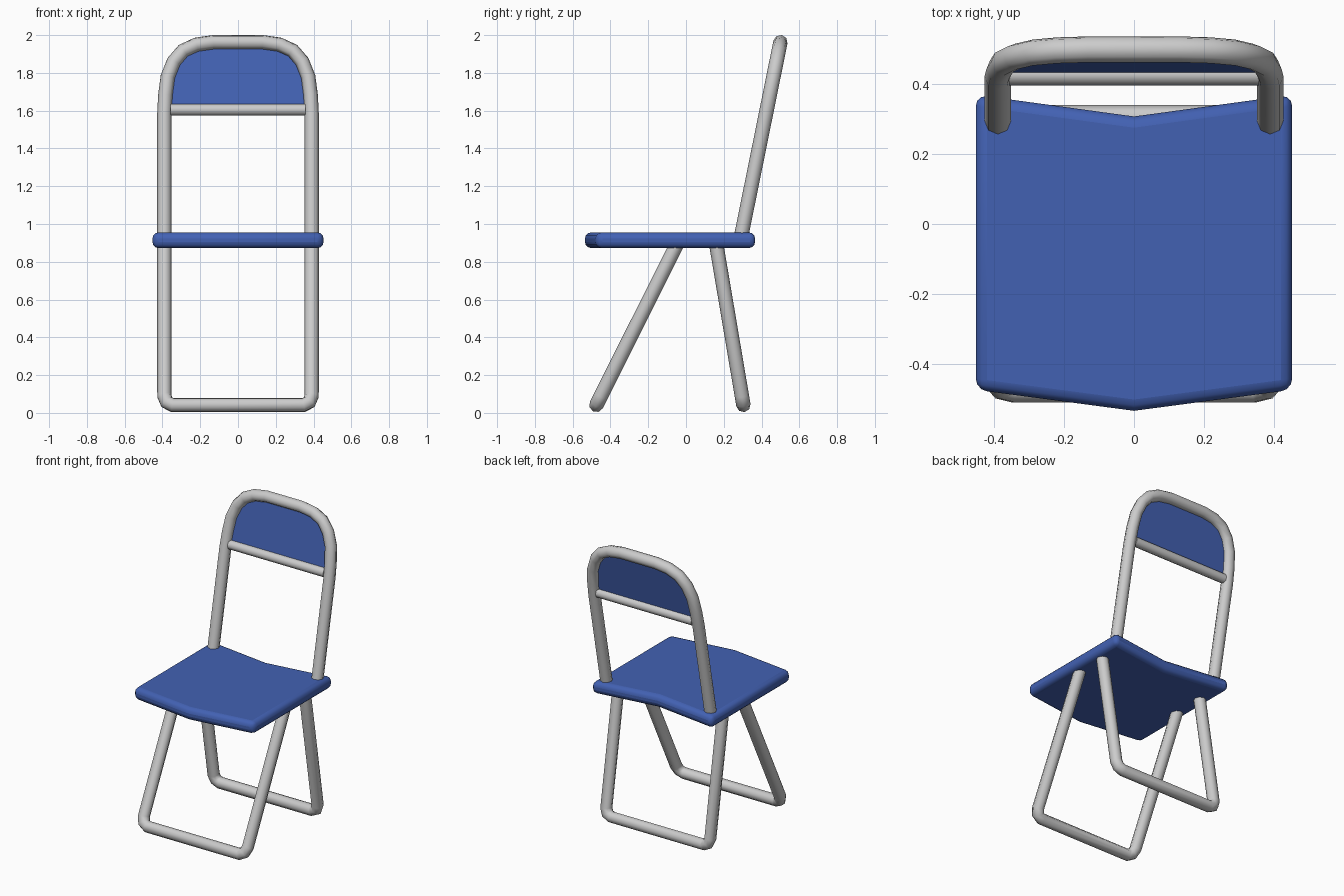
import bpy, bmesh
from mathutils import Vector

if "Cube" in bpy.data.objects:
    bpy.data.objects.remove(bpy.data.objects["Cube"])

blue = bpy.data.materials.new("blue")
blue.diffuse_color = (0.055, 0.12, 0.45, 1)
blue.use_nodes = True
blue.node_tree.nodes["Principled BSDF"].inputs["Base Color"].default_value = blue.diffuse_color


def smooth(obj, angle):
    bpy.ops.object.select_all(action='DESELECT')
    obj.select_set(True)
    bpy.context.view_layer.objects.active = obj
    bpy.ops.object.shade_smooth_by_angle(angle=angle)


def tube(name, pts, radius):
    """Eight-sided capped tube along a path."""
    cu = bpy.data.curves.new(name, 'CURVE')
    cu.dimensions = '3D'
    cu.bevel_depth = radius
    cu.bevel_resolution = 2
    cu.use_fill_caps = True
    sp = cu.splines.new('POLY')
    sp.points.add(len(pts) - 1)
    for p, co in zip(sp.points, pts):
        p.co = (*co, 1)
    obj = bpy.data.objects.new(name, cu)
    bpy.context.collection.objects.link(obj)
    bpy.ops.object.select_all(action='DESELECT')
    obj.select_set(True)
    bpy.context.view_layer.objects.active = obj
    bpy.ops.object.convert(target='MESH')
    obj = bpy.context.object
    smooth(obj, 1.0)
    return obj


def mesh_obj(name, verts, faces):
    me = bpy.data.meshes.new(name)
    me.from_pydata(verts, [], faces)
    me.materials.append(blue)
    obj = bpy.data.objects.new(name, me)
    bpy.context.collection.objects.link(obj)
    return obj


def hoop(half, bottom, top):
    """Mirror a half profile (x, z) and lay it on the line bottom -> top (y, z)."""
    full = half + [(-x, z) for x, z in reversed(half)]
    slope = (top[0] - bottom[0]) / (top[1] - bottom[1])
    return [Vector((x, bottom[0] + (z - bottom[1]) * slope, z)) for x, z in full]


# U-shaped legs
leg = [(0.39, 0.90), (0.39, 0.09), (0.377, 0.056), (0.345, 0.041)]
tube("front_leg", hoop(leg, (-0.475, 0.041), (-0.06, 0.87)), 0.038)
tube("rear_leg", hoop(leg, (0.304, 0.041), (0.164, 0.87)), 0.038)

# backrest hoop
lean = ((0.295, 0.95), (0.50, 1.963))
arch = [(0.385, 1.68), (0.372, 1.78), (0.34, 1.86), (0.29, 1.918),
        (0.22, 1.95), (0.13, 1.963)]
tube("back_frame", hoop([(0.39, 0.91), (0.39, 1.58)] + arch, *lean), 0.038)

# backrest crossbar
bar = hoop([(0.358, 1.605)], *lean)
tube("back_crossbar", bar, 0.031)

# thin backrest panel filling the arch
panel = hoop([(0.385, 1.605)] + arch, *lean)
mesh_obj("back_panel", panel, [list(reversed(range(len(panel))))])

# seat with pointed front and notched back, rounded all round
seat_pts = [(-0.453, -0.475), (0, -0.535), (0.453, -0.475),
            (0.453, 0.37), (0, 0.308), (-0.453, 0.37)]
verts = [(x, y, z) for z in (0.873, 0.955) for x, y in seat_pts]
faces = [(0, 5, 4, 1), (1, 4, 3, 2), (6, 7, 10, 11), (7, 8, 9, 10)]
faces += [(i, (i + 1) % 6, (i + 1) % 6 + 6, i + 6) for i in range(6)]
seat = mesh_obj("seat", verts, faces)
bev = seat.modifiers.new("rounding", 'BEVEL')
bev.width = 0.032
bev.segments = 3
bev.limit_method = 'ANGLE'
bev.angle_limit = 0.6
smooth(seat, 1.0)
bpy.ops.object.modifier_apply(modifier="rounding")
smooth(seat, 0.9)
